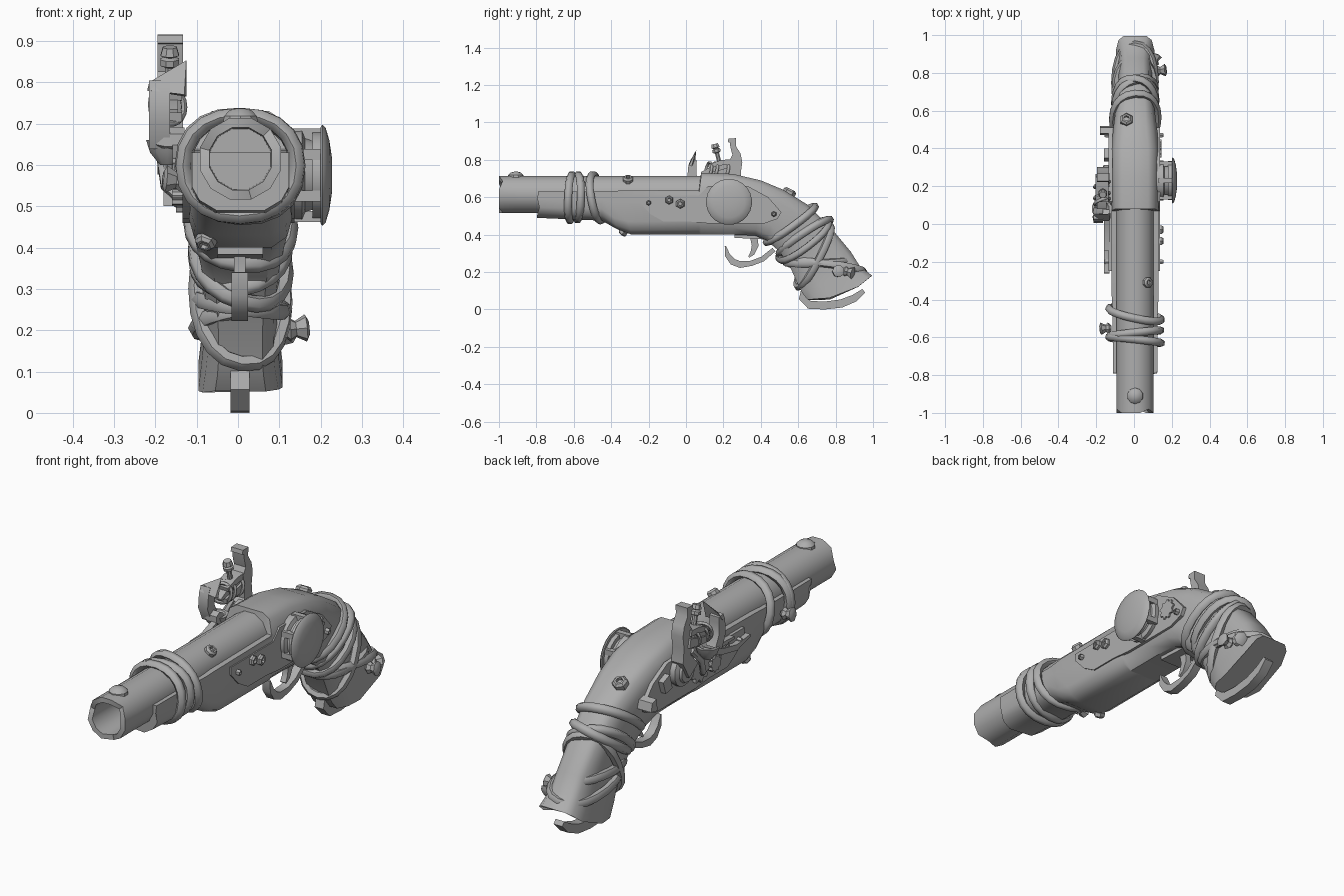
import bpy, bmesh, math, random
from mathutils import Vector

random.seed(4)
if "Cube" in bpy.data.objects:
    bpy.data.objects.remove(bpy.data.objects["Cube"])

GREY = (0.42, 0.42, 0.42, 1)
mat = bpy.data.materials.new("worn grey")
mat.use_nodes = True
mat.diffuse_color = GREY
mat.node_tree.nodes["Principled BSDF"].inputs["Base Color"].default_value = GREY
MID = .006  # the body sits a touch to the left


def finish(ob, angle=35):
    ob.data.materials.append(mat)
    bpy.ops.object.select_all(action="DESELECT")
    ob.select_set(True)
    bpy.context.view_layer.objects.active = ob
    if ob.type == "CURVE":
        bpy.ops.object.convert(target="MESH")
    bpy.ops.object.shade_smooth_by_angle(angle=math.radians(angle))


def loft(name, rings, angle=35):
    """Skin a list of equal rings and cap both ends."""
    bm = bmesh.new()
    vs = [[bm.verts.new(p) for p in ring] for ring in rings]
    n = len(vs[0])
    for a, b in zip(vs, vs[1:]):
        for i in range(n):
            bm.faces.new((a[i], a[(i + 1) % n], b[(i + 1) % n], b[i]))
    bm.faces.new(vs[0])
    bm.faces.new(vs[-1])
    bmesh.ops.recalc_face_normals(bm, faces=bm.faces)
    me = bpy.data.meshes.new(name)
    bm.to_mesh(me)
    bm.free()
    ob = bpy.data.objects.new(name, me)
    bpy.context.collection.objects.link(ob)
    finish(ob, angle)


def plate(name, outline, x0, x1):
    """Side outline in y, z extruded across x."""
    loft(name, [[(x, y, z) for y, z in outline] for x in (x0, x1)])


def ribbon(name, path, widths, x0, x1):
    """Flat strip of varying width following a side path."""
    pts = [Vector(p) for p in path]
    up, down = [], []
    for i, p in enumerate(pts):
        d = (pts[min(i + 1, len(pts) - 1)] - pts[max(i - 1, 0)]).normalized()
        n = Vector((-d.y, d.x)) * widths[i]
        up.append(p + n)
        down.append(p - n)
    plate(name, up + down[::-1], x0, x1)


def lathe(name, origin, axis, profile, sides=12):
    """Turned part: profile is (distance along axis, radius)."""
    q = Vector(axis).to_track_quat("Z", "Y")
    loft(name, [[Vector(origin) + q @ Vector((r * math.cos(t), r * math.sin(t), h))
                 for t in (2 * math.pi * (k + .5) / sides for k in range(sides))]
                for h, r in profile])


def tube(name, pts, r, cyclic=False):
    cu = bpy.data.curves.new(name, "CURVE")
    cu.dimensions = "3D"
    cu.bevel_depth = r
    cu.bevel_resolution = 1
    cu.use_fill_caps = True
    sp = cu.splines.new("POLY")
    sp.points.add(len(pts) - 1)
    for p, co in zip(sp.points, pts):
        p.co = (*co, 1)
    sp.use_cyclic_u = cyclic
    ob = bpy.data.objects.new(name, cu)
    bpy.context.collection.objects.link(ob)
    finish(ob, 60)


def wrap(name, top, bottom, w, skew, r=.021, x=MID):
    """Cord loop round the body, slanted from left to right by skew."""
    a, b = Vector(top), Vector(bottom)
    mid, half = (a + b) / 2, (a - b) / 2
    side = Vector((half.y, -half.x)).normalized() * skew
    pts = []
    for k in range(20):
        t = 2 * math.pi * k / 20
        c, s = [math.copysign(abs(v) ** .9, v) for v in (math.cos(t), math.sin(t))]
        p = mid + half * c + side * s
        pts.append((x + w * s, p.x, p.y))
    tube(name, pts, r, True)


# Barrel with open, chipped muzzle
def circle(y, r, chip=0):
    return [(MID + r * math.sin(t), y + chip * (k % 4 == 1), .615 + r * math.cos(t))
            for k, t in enumerate(2 * math.pi * (k + .5) / 12 for k in range(12))]


loft("barrel", [circle(-.72, .075), circle(-1, .078, .02), circle(-1, .102, .02),
                circle(-.9, .102), circle(.12, .102)])

# Stock: top y z, bottom y z, half width, width of the upper edge
stations = [
    (-.79, .63, -.79, .49, .117, 1), (-.45, .63, -.45, .475, .12, 1),
    (-.42, .63, -.37, .43, .122, 1), (-.36, .635, -.29, .4, .125, 1),
    (.07, .64, .07, .4, .125, 1), (.08, .73, .08, .4, .125, .55),
    (.25, .725, .25, .4, .125, .55), (.4, .69, .37, .395, .125, .55),
    (.52, .64, .43, .37, .117, .5), (.65, .56, .5, .31, .102, .5),
    (.78, .43, .56, .22, .09, .5), (.88, .31, .6, .13, .088, .5),
    (.93, .23, .62, .09, .093, .5), (.995, .18, .65, .055, .102, .6)]
rings = []
for i, (ty, tz, by, bz, w, u) in enumerate(stations):
    low = [(1, -.2), (.85, -.65), (.5, -1)] if i < 2 else [(1, -.4), (.9, -.78), (.6, -1)]
    half = [(u, 1), ((1 + u) / 2 + .06 * (u < 1), .86), (1, .5)] + low
    ring = []
    for s, v in half + [(-s, v) for s, v in half[::-1]]:
        y = (ty + by) / 2 + v * (ty - by) / 2
        z = (tz + bz) / 2 + v * (tz - bz) / 2
        if i == 0 and v < 1:
            y += random.uniform(-.01, .03)
        if i == len(stations) - 1:
            bulge = .045 * (1 - v * v) + random.uniform(-.008, .004)
            y, z = y + bulge * .4, z - bulge
        ring.append((MID + s * w, y, z))
    rings.append(ring)
loft("stock", rings, 42)

# Cord wraps on the fore end and the grip
for top, bottom, w, skew in [
        ((-.61, .72), (-.62, .475), .138, -.015), ((-.575, .72), (-.58, .48), .135, .015),
        ((-.5, .72), (-.455, .475), .138, -.03)]:
    wrap("fore_cord", top, bottom, w, skew)
for top, bottom, w, skew in [
        ((.69, .55), (.43, .36), .12, .015), ((.77, .48), (.5, .3), .108, -.02),
        ((.76, .47), (.5, .27), .108, .04), ((.88, .27), (.53, .255), .104, .015),
        ((.95, .2), (.55, .25), .106, -.02), ((.77, .45), (.6, .12), .106, .03)]:
    wrap("grip_cord", top, bottom, w, skew)


def knot(origin, axis):
    lathe("cord_knot", origin, axis, [(0, .015), (.015, .03), (.03, .02), (.055, .034), (.062, .02)], 7)


knot((.11, .81, .2), (1, .1, .1))
knot((.1, .84, .21), (.3, 1, -.3))
knot((-.12, -.55, .56), (-1, -.1, .1))

# Trigger, guard and butt strap
ribbon("guard_plate", [(.26, .395), (.45, .385)], [.012, .012], -.05, .06)
ribbon("trigger", [(.36, .4), (.37, .34), (.355, .3), (.335, .28)], [.02, .018, .012, .004], -.01, .018)
ribbon("trigger_guard", [(.21, .34), (.222, .29), (.25, .255), (.29, .24), (.35, .247), (.41, .27),
                         (.47, .32)], [.003, .014, .018, .018, .014, .014, .012], -.016, .024)
ribbon("butt_strap", [(.64, .13), (.623, .06), (.66, .025), (.74, .021), (.83, .032), (.9, .06), (.95, .1)],
       [.018, .02, .022, .021, .022, .02, .012], -.018, .028)

# Side plates on both flanks
side_outline = [(-.25, .61), (-.25, .575), (-.19, .51), (-.12, .47), (.02, .47), (.12, .46), (.42, .46),
                (.49, .485), (.51, .52), (.44, .6), (.33, .66), (.12, .66), (.07, .61)]
plate("left_side_plate", side_outline, .12, .137)
plate("lock_plate", side_outline, -.115, -.134)


def bolt(origin, axis, r=.022, h=.025, sides=6):
    lathe("bolt", origin, axis, [(0, r), (h * .7, r), (h, r * .7), (h, r * .45), (h * .6, r * .4)], sides)


for y, z, r in [(-.2, .57, .014), (-.09, .585, .024), (-.03, .565, .026), (.47, .51, .015)]:
    bolt((.13, y, z), (1, 0, 0), r)
    bolt((-.13, y, z), (-1, 0, 0), r)
bolt((.065, -.31, .685), (.6, 0, .8), .028, .03, 8)
bolt((-.04, .545, .612), (0, .45, .9), .036, .035)
bolt((-.075, -.33, .422), (-.3, -.6, -.7), .026, .025)
lathe("front_sight", (MID, -.91, .69), (0, 0, 1), [(0, .045), (.028, .042), (.042, .028), (.047, .008)], 10)

# Round drum on the left flank with pegs and toothed scraps
lathe("drum_body", (.12, .23, .575), (1, 0, 0),
      [(0, .105), (.035, .108), (.042, .09), (.06, .085), (.06, .105), (.085, .105)], 20)
lathe("drum_cap", (.2, .23, .575), (1, 0, 0),
      [(0, .118), (.004, .123), (.012, .116), (.021, .085), (.027, .045), (.028, .01)], 24)
for k in range(6):
    t = math.pi * (k + .5) / 3
    y, z = .23 + .1 * math.cos(t), .575 + .1 * math.sin(t)
    plate("drum_peg", [(y - .013, z - .013), (y + .013, z - .013), (y + .013, z + .013), (y - .013, z + .013)],
          .13, .2)


def gear(name, y, z, r, x0, x1, teeth=9):
    outline = []
    for k in range(teeth * 4):
        t = 2 * math.pi * k / (teeth * 4)
        q = r if k % 4 < 2 else r * .8
        outline.append((y + q * math.cos(t), z + q * math.sin(t)))
    plate(name, outline, x0, x1)


gear("left_gear", .4, .555, .048, .13, .145)
gear("lock_gear", .1, .56, .075, -.13, -.15, 11)
gear("small_lock_gear", .0, .54, .04, -.13, -.16)

# Hammer with jaws, screw and bound flint
lathe("hammer_boss", (-.13, .24, .6), (-1, 0, 0), [(0, .075), (.03, .075), (.04, .055), (.05, .05)], 14)
ribbon("hammer", [(.22, .6), (.27, .67), (.265, .73), (.265, .79), (.27, .83), (.252, .87), (.25, .915)],
       [.04, .032, .028, .036, .022, .015, .018], -.195, -.133)
ribbon("hammer_hook", [(.25, .9), (.225, .905)], [.012, .01], -.195, -.133)
ribbon("lower_jaw", [(.26, .745), (.19, .73), (.11, .715)], [.022, .018, .012], -.205, -.135)
ribbon("upper_jaw", [(.25, .79), (.19, .785), (.12, .765)], [.014, .014, .01], -.205, -.135)
ribbon("flint", [(.22, .758), (.14, .745), (.08, .73)], [.02, .02, .004], -.195, -.145)
lathe("jaw_screw", (-.165, .195, .72), (0, -.25, 1),
      [(0, .012), (.12, .012), (.125, .024), (.14, .024), (.145, .012), (.15, .024), (.17, .018)], 8)
for y in (.13, .16, .22):
    wrap("flint_cord", (y, .785), (y - .02, .7), .04, .015, .008, -.17)

# Frizzen, pan, springs and loose fittings on the right flank
ribbon("frizzen", [(.06, .65), (.032, .71), (.035, .77), (.042, .8)], [.026, .026, .022, .016], -.215, -.165)
loft("frizzen_face", [[(-.125, .03, .765), (-.125, .055, .853), (-.13, .015, .77)],
                      [(-.22, .04, .78), (-.215, .05, .8), (-.215, .015, .78)]])
lathe("pan", (-.17, .08, .6), (0, 0, 1), [(0, .02), (.03, .045), (.06, .055), (.06, .04), (.04, .025)], 10)
bolt((-.13, .05, .66), (-1, 0, 0), .03, .07)
ribbon("frizzen_spring", [(-.26, .575), (-.16, .555), (-.06, .575), (.03, .615)],
       [.006, .014, .014, .018], -.158, -.13)
ribbon("spring_return", [(-.14, .61), (-.05, .61), (.03, .635)], [.006, .01, .014], -.158, -.13)
tube("lock_linkage", [(-.14, .08, .52), (-.175, .12, .55), (-.185, .15, .62), (-.17, .2, .68)], .014)
plate("sear_tab", [(.47, .5), (.52, .51), (.51, .55), (.48, .56)], -.18, -.1)
plate("sear_block", [(.33, .55), (.38, .54), (.4, .6), (.35, .62)], -.16, -.12)
